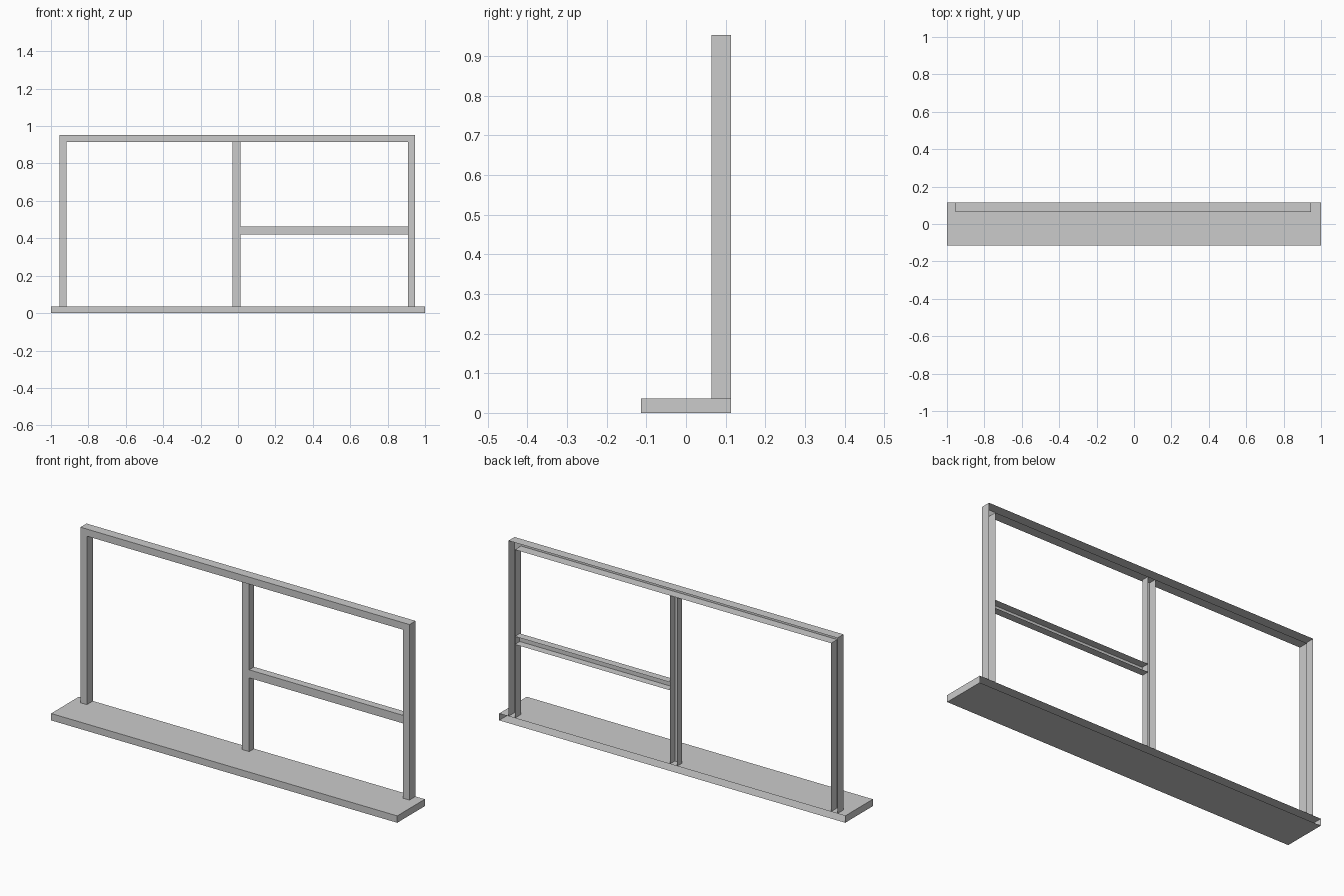
import bpy, bmesh

if "Cube" in bpy.data.objects:
    bpy.data.objects.remove(bpy.data.objects["Cube"])

BACK = 0.114     # shared rear plane, every section is hollow and open there
SILL_TOP = 0.036


def finish(name, bm):
    mesh = bpy.data.meshes.new(name)
    bm.to_mesh(mesh)
    bm.free()
    obj = bpy.data.objects.new(name, mesh)
    bpy.context.collection.objects.link(obj)
    return obj


def open_back_box(name, x, y, z, drop=()):
    """Box without its rear (+y) face; 'drop' lists further open sides as (axis, sign)."""
    bm = bmesh.new()
    bmesh.ops.create_cube(bm, size=1)
    open_sides = [(1, 1), *drop]
    gone = [f for f in bm.faces if any(f.normal[a] * s > 0.9 for a, s in open_sides)]
    bmesh.ops.delete(bm, geom=gone, context='FACES')
    for v in bm.verts:
        for axis, (lo, hi) in enumerate((x, y, z)):
            v.co[axis] = lo if v.co[axis] < 0 else hi
    return finish(name, bm)


def channel_frame(name, outer, inner, front):
    """Channel section swept around three sides: front face, outer and inner walls."""
    bm = bmesh.new()
    rows = []
    for (ox, oz), (ix, iz) in zip(outer, inner):
        rows.append([bm.verts.new(p) for p in (
            (ox, BACK, oz), (ox, front, oz), (ix, front, iz), (ix, BACK, iz))])
    for a, b in zip(rows, rows[1:]):
        for i in range(3):
            bm.faces.new((a[i], a[i + 1], b[i + 1], b[i]))
    # face the front skin towards -y, walls follow
    bm.normal_update()
    if bm.faces[:][1].normal.y > 0:
        bmesh.ops.reverse_faces(bm, faces=bm.faces[:])
    return finish(name, bm)


# Deep sill board
open_back_box("window_sill", (-1, 1), (-0.114, BACK), (0, SILL_TOP))

# Stiles and head rail
L, R, T = -0.955, 0.946, 0.953
W = 0.037
channel_frame("outer_frame",
              [(L, SILL_TOP), (L, T), (R, T), (R, SILL_TOP)],
              [(L + W, SILL_TOP), (L + W, T - W), (R - W, T - W), (R - W, SILL_TOP)],
              0.064)

# Centre mullion, slightly set back
open_back_box("mullion", (-0.029, 0.013), (0.074, BACK), (SILL_TOP, T - W),
              drop=((2, 1), (2, -1)))

# Transom on the right half
open_back_box("transom", (0.013, R - W), (0.074, BACK), (0.421, 0.463),
              drop=((0, 1), (0, -1)))
